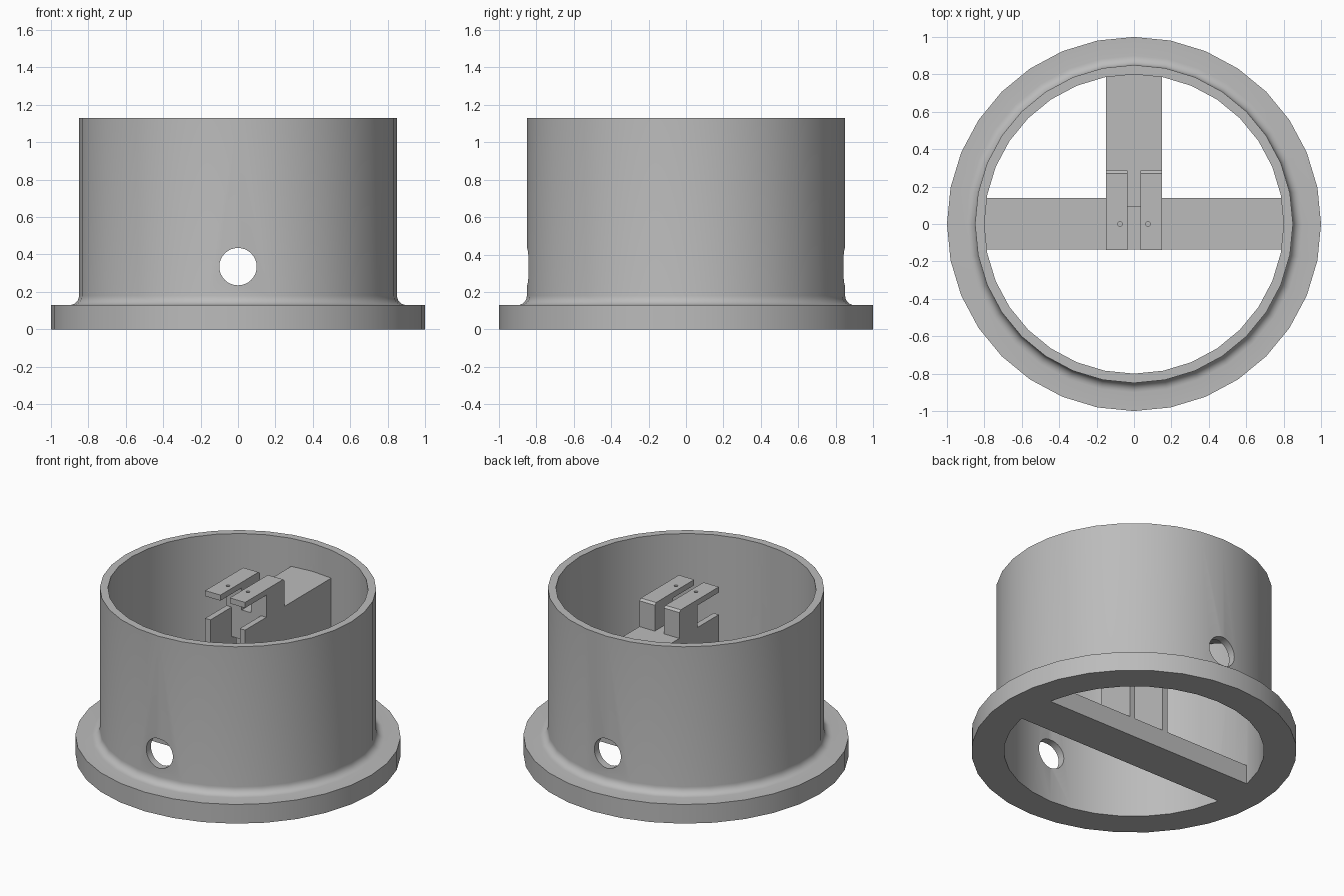
import bpy, bmesh, math
from mathutils import Matrix

if "Cube" in bpy.data.objects:
    bpy.data.objects.remove(bpy.data.objects["Cube"])

grey = bpy.data.materials.new("plain_grey")
grey.use_nodes = True
colour = (0.5, 0.5, 0.5, 1)
grey.diffuse_color = colour
grey.node_tree.nodes["Principled BSDF"].inputs["Base Color"].default_value = colour


def finish(name, bm):
    bmesh.ops.recalc_face_normals(bm, faces=bm.faces)
    mesh = bpy.data.meshes.new(name)
    bm.to_mesh(mesh)
    bm.free()
    ob = bpy.data.objects.new(name, mesh)
    bpy.context.collection.objects.link(ob)
    mesh.materials.append(grey)
    return ob


def box(name, x, y, z):
    bm = bmesh.new()
    size = [b - a for a, b in (x, y, z)]
    mid = [(a + b) / 2 for a, b in (x, y, z)]
    bmesh.ops.create_cube(bm, size=1, matrix=Matrix.Translation(mid) @ Matrix.Diagonal((*size, 1)))
    return finish(name, bm)


def extrude_x(name, profile, x0, x1):
    """Extrude a (y, z) outline along x."""
    bm = bmesh.new()
    face = bm.faces.new([bm.verts.new((x0, y, z)) for y, z in profile])
    new = bmesh.ops.extrude_face_region(bm, geom=[face])["geom"]
    bmesh.ops.translate(bm, vec=(x1 - x0, 0, 0), verts=[v for v in new if isinstance(v, bmesh.types.BMVert)])
    return finish(name, bm)


def lathe(name, profile, sides):
    """Spin a closed (radius, z) outline around z."""
    bm = bmesh.new()
    rings = []
    for i in range(sides):
        a = 2 * math.pi * i / sides
        rings.append([bm.verts.new((r * math.cos(a), r * math.sin(a), z)) for r, z in profile])
    n = len(profile)
    for i in range(sides):
        p, q = rings[i], rings[(i + 1) % sides]
        for j in range(n):
            k = (j + 1) % n
            bm.faces.new((p[j], q[j], q[k], p[k]))
    return finish(name, bm)


def rod(name, radius, depth, matrix, sides=32):
    bm = bmesh.new()
    bmesh.ops.create_cone(bm, cap_ends=True, segments=sides, radius1=radius,
                          radius2=radius, depth=depth, matrix=matrix)
    return finish(name, bm)


def boolean(target, tool, operation):
    mod = target.modifiers.new(operation.lower(), 'BOOLEAN')
    mod.operation = operation
    mod.solver = 'EXACT'
    mod.object = tool
    bpy.context.view_layer.objects.active = target
    bpy.ops.object.modifier_apply(modifier=mod.name)
    bpy.data.objects.remove(tool)


# Flanged tube with a fillet above the flange
FLANGE, RIM, INNER, OUTER, FILLET = 0.13, 1.13, 0.80, 0.85, 0.05
outline = [(INNER, 0), (1, 0), (1, FLANGE)]
for i in range(7):
    a = math.radians(15 * i)
    outline.append((OUTER + FILLET * (1 - math.sin(a)), FLANGE + FILLET * (1 - math.cos(a))))
outline += [(OUTER, RIM), (INNER, RIM)]
housing = lathe("housing", outline, 32)

# Crossbar across the open bottom
boolean(housing, box("crossbar", (-0.82, 0.82), (-0.135, 0.14), (0, FLANGE)), 'UNION')

# Front and back cable holes
drill = rod("hole_cutter", 0.1, 2.4, Matrix.Translation((0, 0, 0.335)) @ Matrix.Rotation(math.pi / 2, 4, 'X'))
boolean(housing, drill, 'DIFFERENCE')

# Shelf running from the bracket to the back wall
SHELF = 0.94
extrude_x("shelf", [(0.09, SHELF), (0.81, SHELF), (0.81, 0.47), (0.14, 0.74), (0.09, 0.74)], -0.15, 0.15)

# Side plates and hooked clamp fingers, one of each per side
for side, word in ((1, "left"), (-1, "right")):
    edges = sorted((side * 0.11, side * 0.15))
    extrude_x(word + "_side_plate",
              [(-0.138, 0.12), (0.14, 0.12), (0.14, 0.75), (0.09, 0.75), (0.09, SHELF), (-0.138, SHELF)], *edges)
    edges = sorted((side * 0.035, side * 0.15))
    finger = extrude_x(word + "_clamp_finger",
                       [(-0.138, 1.09), (0.09, 1.09), (0.09, 0.93), (0.285, 0.93),
                        (0.285, 1.115), (0.27, 1.128), (-0.138, 1.128)], *edges)
    pin = rod("pin_cutter", 0.012, 0.2, Matrix.Translation((side * 0.075, 0, 1.11)), 12)
    boolean(finger, pin, 'DIFFERENCE')

# Smooth shading on the round housing only
bpy.ops.object.select_all(action='DESELECT')
housing.select_set(True)
bpy.context.view_layer.objects.active = housing
bpy.ops.object.shade_smooth_by_angle(angle=math.radians(30))
